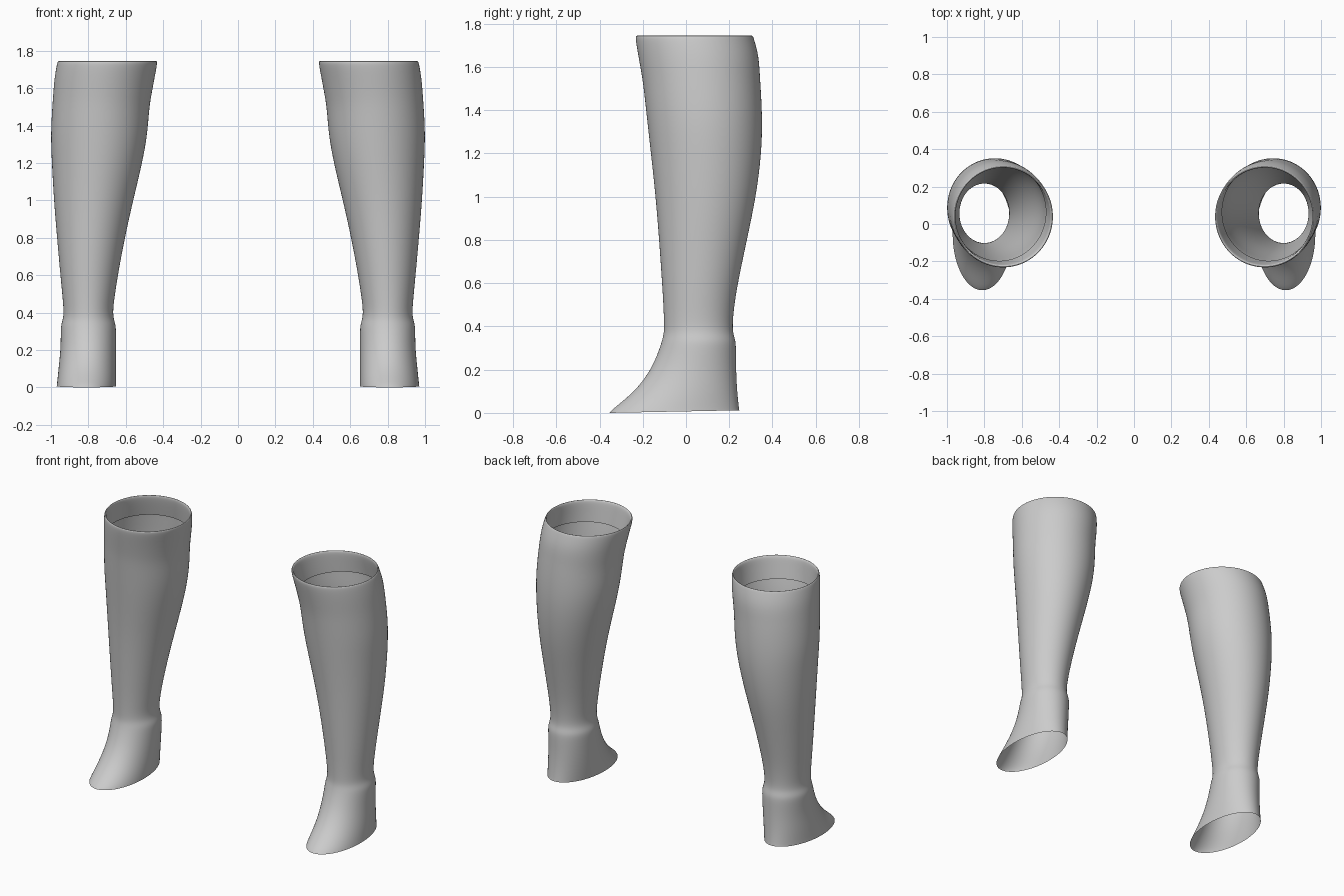
import bpy
import bmesh
import math

SEGMENTS = 40

# Cross-sections from sole to top: height, inner x, outer x, front y, back y
OUTER = [
    (0.006, 0.652, 0.970, -0.355, 0.248),
    (0.020, 0.652, 0.968, -0.338, 0.246),
    (0.100, 0.652, 0.960, -0.235, 0.237),
    (0.200, 0.652, 0.949, -0.162, 0.232),
    (0.290, 0.652, 0.948, -0.125, 0.232),
    (0.335, 0.653, 0.947, -0.111, 0.230),
    (0.370, 0.666, 0.934, -0.102, 0.217),
    (0.420, 0.668, 0.933, -0.102, 0.216),
    (0.500, 0.657, 0.940, -0.105, 0.224),
    (0.600, 0.642, 0.950, -0.111, 0.240),
    (0.800, 0.605, 0.968, -0.125, 0.282),
    (1.000, 0.560, 0.985, -0.141, 0.325),
    (1.200, 0.511, 0.996, -0.163, 0.350),
    (1.350, 0.484, 1.002, -0.180, 0.354),
    (1.480, 0.475, 0.995, -0.194, 0.348),
    (1.550, 0.465, 0.990, -0.203, 0.343),
    (1.650, 0.446, 0.983, -0.221, 0.338),
    (1.730, 0.431, 0.969, -0.235, 0.315),
]
# Rolled top edge and the hem folded down inside
HEM = [
    (1.747, 0.433, 0.963, -0.232, 0.309),
    (1.742, 0.445, 0.954, -0.220, 0.300),
    (1.700, 0.452, 0.957, -0.213, 0.305),
    (1.600, 0.470, 0.970, -0.198, 0.325),
]


def make_boot(name, side, material):
    bm = bmesh.new()
    rings = []
    for i, (z, x0, x1, y0, y1) in enumerate(OUTER + HEM):
        ring = []
        for k in range(SEGMENTS):
            a = 2 * math.pi * k / SEGMENTS
            x = (x0 + x1) / 2 + (x1 - x0) / 2 * math.cos(a)
            y = (y0 + y1) / 2 + (y1 - y0) / 2 * math.sin(a)
            # The open sole rises slightly towards the heel
            lift = 0.006 * math.sin(a) if i == 0 else 0
            ring.append(bm.verts.new((side * x, y, z + lift)))
        rings.append(ring)
    for low, high in zip(rings, rings[1:]):
        for k in range(SEGMENTS):
            n = (k + 1) % SEGMENTS
            quad = [low[k], low[n], high[n], high[k]]
            face = bm.faces.new(quad if side > 0 else quad[::-1])
            face.smooth = True
    mesh = bpy.data.meshes.new(name)
    bm.to_mesh(mesh)
    bm.free()
    mesh.materials.append(material)
    boot = bpy.data.objects.new(name, mesh)
    bpy.context.collection.objects.link(boot)
    smooth = boot.modifiers.new("smooth_surface", 'SUBSURF')
    smooth.levels = smooth.render_levels = 2


grey = bpy.data.materials.new("light_grey")
grey.diffuse_color = (0.6, 0.6, 0.6, 1)

# A mirrored pair of tall open boots
make_boot("right_boot", 1, grey)
make_boot("left_boot", -1, grey)
